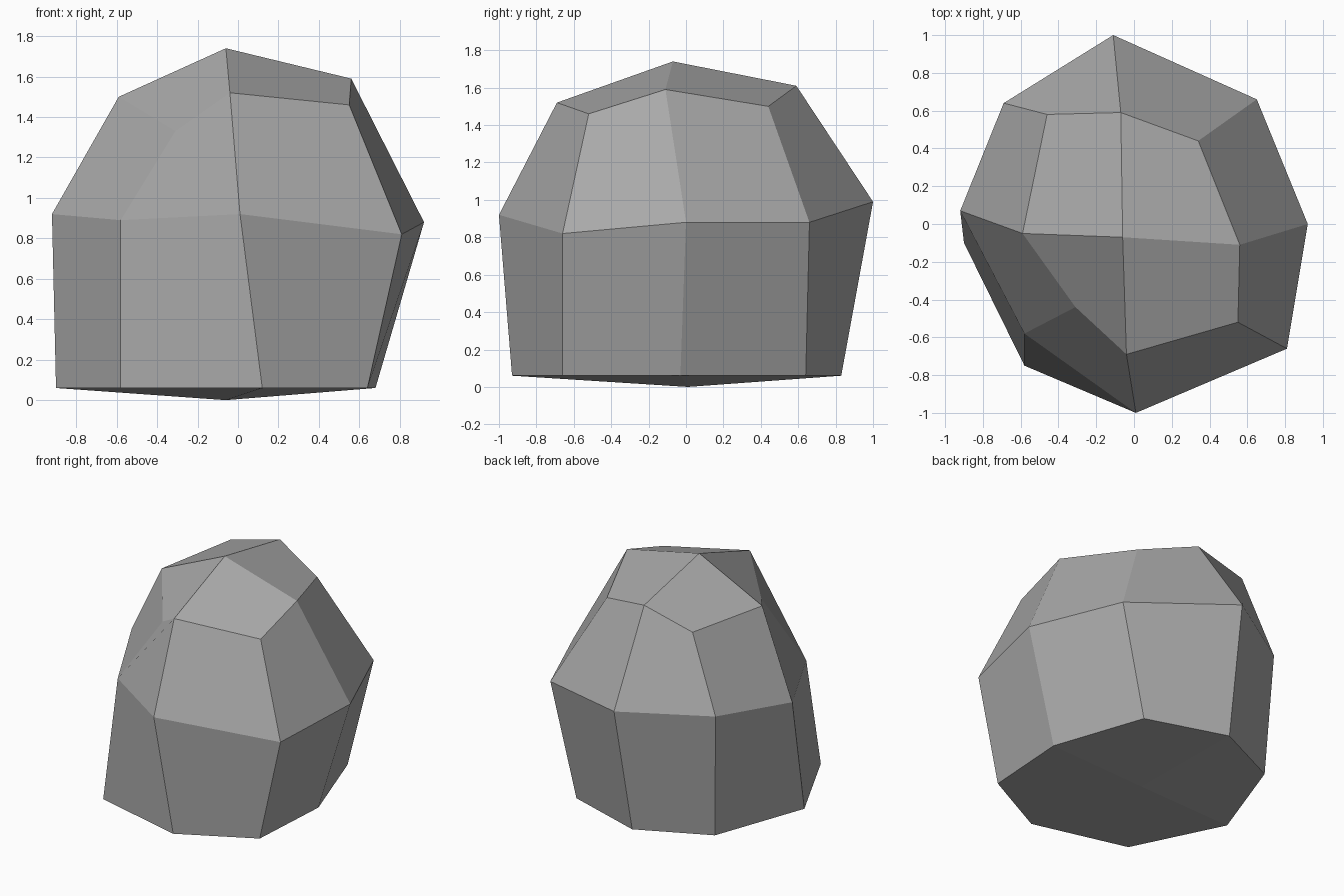
import bpy
import bmesh

# Remove the default cube
default_cube = bpy.data.objects.get("Cube")
if default_cube:
    bpy.data.objects.remove(default_cube, do_unlink=True)


def make_material(name, colour):
    material = bpy.data.materials.new(name)
    material.use_nodes = True
    material.diffuse_color = colour
    shader = material.node_tree.nodes["Principled BSDF"]
    shader.inputs["Base Color"].default_value = colour
    shader.inputs["Roughness"].default_value = 0.9
    return material


def add_ring(mesh, points):
    """Add one closed cross-section of the boulder."""
    return [mesh.verts.new(point) for point in points]


def bridge_rings(mesh, lower, upper):
    """Join two cross-sections with a band of four-sided facets."""
    count = len(lower)
    for i in range(count):
        j = (i + 1) % count
        mesh.faces.new((lower[i], lower[j], upper[j], upper[i]))


def cap_ring(mesh, ring, centre, flip):
    """Close a cross-section with four facets meeting at a centre point."""
    pole = mesh.verts.new(centre)
    count = len(ring)
    for i in range(0, count, 2):
        corners = [pole, ring[i], ring[i + 1], ring[(i + 2) % count]]
        if flip:
            corners.reverse()
        mesh.faces.new(corners)


# Cross-sections run anticlockwise, beginning at the front
base_height = 0.06
base_outline = [
    (0.12, -0.93), (0.64, -0.66), (0.68, -0.03), (0.45, 0.64),
    (-0.14, 0.83), (-0.65, 0.59), (-0.9, -0.1), (-0.58, -0.75),
]
waist_points = [
    (0.01, -1, 0.92), (0.81, -0.66, 0.82), (0.92, 0, 0.88), (0.65, 0.66, 0.88),
    (-0.11, 1, 0.99), (-0.69, 0.64, 0.97), (-0.92, 0.07, 0.92), (-0.58, -0.58, 0.89),
]
shoulder_points = [
    (-0.04, -0.69, 1.52), (0.55, -0.52, 1.46), (0.56, -0.11, 1.59), (0.34, 0.44, 1.5),
    (-0.07, 0.59, 1.61), (-0.46, 0.58, 1.51), (-0.59, -0.05, 1.5), (-0.31, -0.44, 1.33),
]

# Boulder: stacked cross-sections with shallow pointed caps
boulder_mesh = bmesh.new()
base = add_ring(boulder_mesh, [(x, y, base_height) for x, y in base_outline])
waist = add_ring(boulder_mesh, waist_points)
shoulder = add_ring(boulder_mesh, shoulder_points)
bridge_rings(boulder_mesh, base, waist)
bridge_rings(boulder_mesh, waist, shoulder)
cap_ring(boulder_mesh, shoulder, (-0.06, -0.07, 1.74), flip=False)
cap_ring(boulder_mesh, base, (-0.06, 0.01, 0), flip=True)
bmesh.ops.recalc_face_normals(boulder_mesh, faces=boulder_mesh.faces)

data = bpy.data.meshes.new("boulder")
boulder_mesh.to_mesh(data)
boulder_mesh.free()
data.materials.append(make_material("stone grey", (0.4, 0.4, 0.4, 1)))

boulder = bpy.data.objects.new("boulder", data)
bpy.context.collection.objects.link(boulder)
